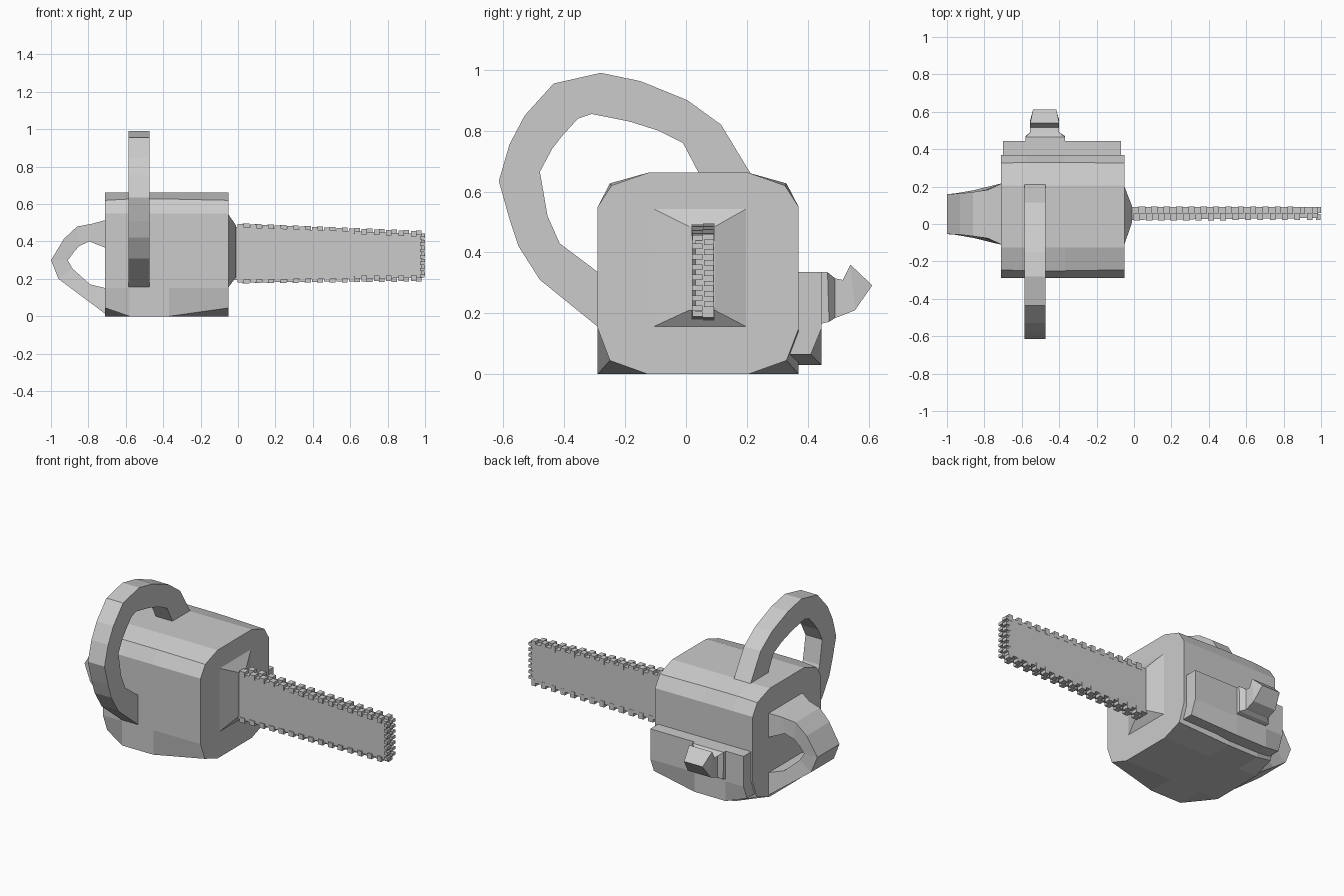
import bpy, bmesh
from mathutils import Matrix, Vector


def add_object(name, bm):
    bmesh.ops.recalc_face_normals(bm, faces=bm.faces)
    mesh = bpy.data.meshes.new(name)
    bm.to_mesh(mesh)
    bm.free()
    obj = bpy.data.objects.new(name, mesh)
    bpy.context.collection.objects.link(obj)
    return obj


def loft(name, rings):
    """Skin a list of equal-length closed rings and cap both ends."""
    bm = bmesh.new()
    vs = [[bm.verts.new(p) for p in ring] for ring in rings]
    n = len(vs[0])
    for a, b in zip(vs, vs[1:]):
        for i in range(n):
            j = (i + 1) % n
            bm.faces.new((a[i], a[j], b[j], b[i]))
    bm.faces.new(vs[0])
    bm.faces.new(vs[-1])
    return add_object(name, bm)


def rect(x, y0, y1, z0, z1):
    return [(x, y0, z0), (x, y1, z0), (x, y1, z1), (x, y0, z1)]


# Engine body: chamfered ends, square lower corners in the middle
MID_Y = 0.04


def body_ring(x, low, high):
    half = [(0.165, 0), low, (0.33, 0.15), (0.33, 0.55), high, (0.165, 0.662)]
    right = [(x, MID_Y + d, z) for d, z in half]
    left = [(x, MID_Y - d, z) for d, z in reversed(half)]
    return right + left


END, MID = ((0.29, 0.045), (0.285, 0.62)), ((0.33, 0.0), (0.29, 0.627))
loft("engine_body", [body_ring(-0.71, *END), body_ring(-0.58, *MID),
                     body_ring(-0.37, *MID), body_ring(-0.05, *END)])

# Starter housing on the side, following the body's lower corner
def housing_ring(x, corner, under):
    pts = [(0.32, 0.335), (0.445, 0.335), (0.445, 0.15), corner, under]
    return [(x, y, z) for y, z in pts]


H_END, H_MID = ((0.41, 0.065), (0.32, 0.065)), ((0.445, 0.03), (0.36, 0.03))
loft("starter_housing", [housing_ring(-0.70, *H_END), housing_ring(-0.58, *H_MID),
                         housing_ring(-0.37, *H_MID), housing_ring(-0.07, *H_END)])

# Starter knob: (top y, z), (bottom y, z), x range
knob = [((0.44, 0.335), (0.44, 0.165), -0.58, -0.37),
        ((0.465, 0.335), (0.47, 0.172), -0.58, -0.37),
        ((0.49, 0.315), (0.49, 0.185), -0.555, -0.40),
        ((0.515, 0.31), (0.505, 0.19), -0.555, -0.40),
        ((0.54, 0.36), (0.555, 0.21), -0.555, -0.40),
        ((0.612, 0.292), (0.608, 0.286), -0.54, -0.415)]
loft("starter_knob", [[(a, *t), (b, *t), (b, *u), (a, *u)] for t, u, a, b in knob])

# Front loop handle: outer and inner outlines in (y, z)
outer = [(0.215, 0.655), (0.115, 0.82), (0.005, 0.90), (-0.15, 0.963), (-0.28, 0.99),
         (-0.435, 0.955), (-0.53, 0.85), (-0.58, 0.755), (-0.615, 0.635),
         (-0.58, 0.51), (-0.55, 0.42), (-0.48, 0.31), (-0.285, 0.152)]
inner = [(0.045, 0.655), (-0.01, 0.76), (-0.09, 0.80), (-0.185, 0.83), (-0.31, 0.855),
         (-0.355, 0.84), (-0.405, 0.785), (-0.44, 0.74), (-0.48, 0.665),
         (-0.455, 0.52), (-0.435, 0.475), (-0.415, 0.43), (-0.285, 0.332)]
loft("front_handle", [[(-0.585, *o), (-0.472, *o), (-0.472, *i), (-0.585, *i)]
                      for o, i in zip(outer, inner)])

# Rear handle: outer (x, z), inner (x, z), half width
rear = [((-0.705, 0.515), (-0.705, 0.365), 0.165), ((-0.78, 0.495), (-0.795, 0.40), 0.13),
        ((-0.86, 0.48), (-0.85, 0.375), 0.118), ((-0.93, 0.415), (-0.88, 0.34), 0.11),
        ((-1.0, 0.30), (-0.91, 0.30), 0.107), ((-0.96, 0.20), (-0.885, 0.255), 0.11),
        ((-0.86, 0.125), (-0.79, 0.17), 0.127), ((-0.705, 0.01), (-0.705, 0.15), 0.165)]
BACK_Y = 0.053
loft("rear_handle", [[(o[0], BACK_Y - w, o[1]), (o[0], BACK_Y + w, o[1]),
                      (i[0], BACK_Y + w, i[1]), (i[0], BACK_Y - w, i[1])]
                     for o, i, w in rear])

# Tapered blade mount and guide bar
loft("blade_mount", [rect(-0.055, -0.12, 0.21, 0.15, 0.55),
                     rect(-0.01, 0.01, 0.095, 0.21, 0.485)])
loft("guide_bar", [rect(-0.02, 0.022, 0.092, 0.195, 0.478),
                   rect(0.983, 0.032, 0.09, 0.205, 0.44)])

# Chain teeth: two staggered columns along the top, tip and bottom edges
bm = bmesh.new()


def tooth(center, size):
    bmesh.ops.create_cube(bm, size=1, matrix=Matrix.Translation(center)
                          @ Matrix.Diagonal((*size, 1)))


for col, y0 in enumerate((0.037, 0.075)):
    for edge in ((0.478, 0.440), (0.195, 0.205)):
        for k in range(15):
            x = 0.015 + 0.066 * k + 0.028 * col
            t = x / 0.983
            z = edge[0] + (edge[1] - edge[0]) * t
            lift = 0.03 + 0.008 * col
            y = y0 + (0.062 - y0) * 0.15 * t
            tooth(Vector((x, y, z)), (0.036 - 0.008 * t, 0.038, lift))
    for k in range(7):
        tooth(Vector((0.985, y0, 0.216 + 0.034 * k + 0.014 * col)),
              (0.022 + 0.008 * col, 0.033, 0.018))
add_object("chain_teeth", bm)
